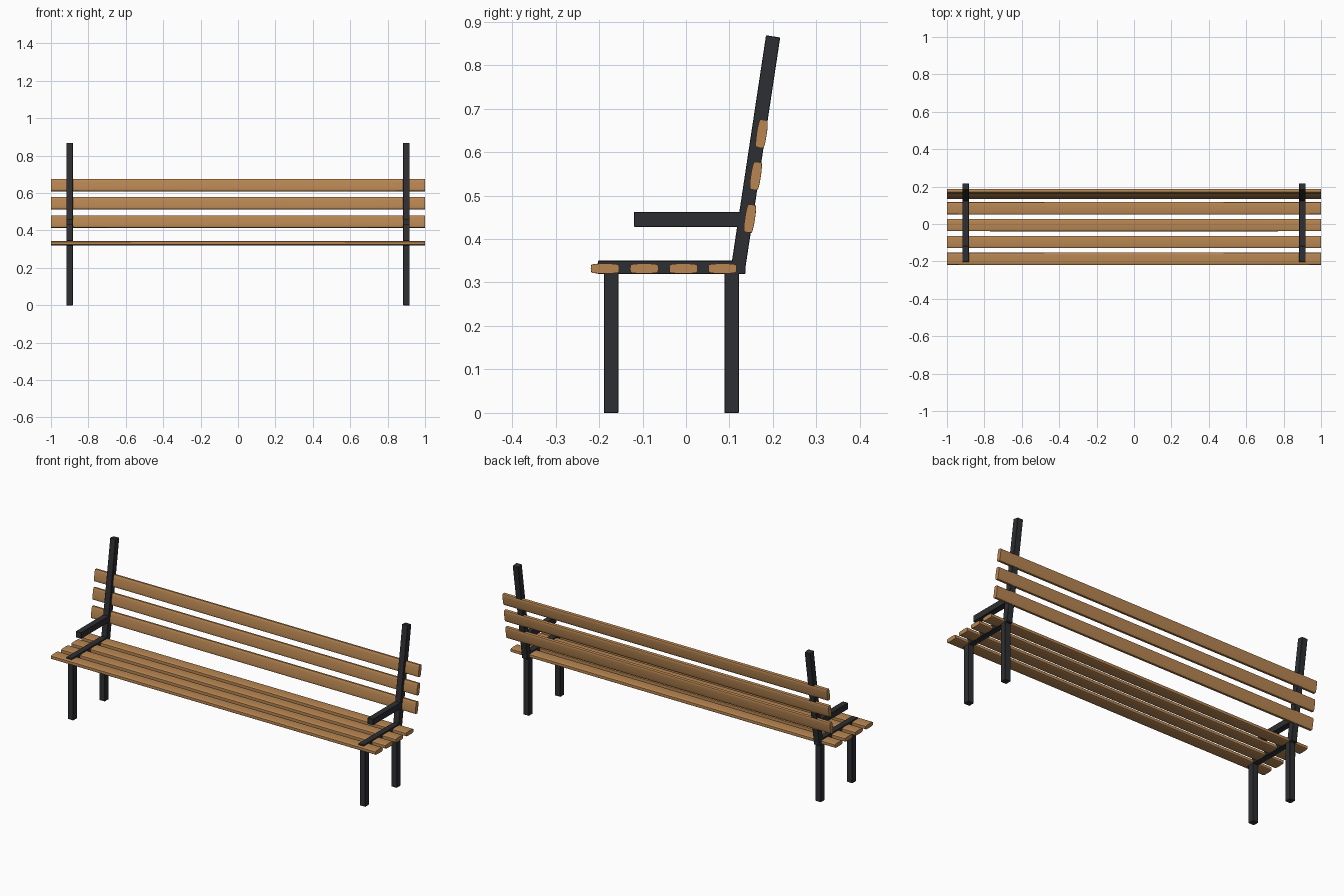
import bpy, bmesh, math
from mathutils import Matrix, Vector

if "Cube" in bpy.data.objects:
    bpy.data.objects.remove(bpy.data.objects["Cube"])


def material(name, color):
    m = bpy.data.materials.new(name)
    m.diffuse_color = (*color, 1)
    m.use_nodes = True
    m.node_tree.nodes["Principled BSDF"].inputs["Base Color"].default_value = m.diffuse_color
    return m


wood = material("wood", (0.48, 0.24, 0.085))
metal = material("dark_metal", (0.027, 0.028, 0.032))
TILT = math.atan(0.151)      # backward lean of the backrest
BAR = 0.034                  # square metal bar size
SIDE_X = 0.9


def finish(name, bm, mat):
    bmesh.ops.recalc_face_normals(bm, faces=bm.faces)
    me = bpy.data.meshes.new(name)
    bm.to_mesh(me)
    bm.free()
    me.materials.append(mat)
    ob = bpy.data.objects.new(name, me)
    bpy.context.collection.objects.link(ob)
    return ob


def bar(name, center, size, tilt=0):
    bm = bmesh.new()
    bmesh.ops.create_cube(bm, size=1, matrix=Matrix.Diagonal((*size, 1)))
    bmesh.ops.bevel(bm, geom=bm.edges[:], offset=0.0012, segments=1, affect='EDGES')
    ob = finish(name, bm, metal)
    ob.location = center
    ob.rotation_euler.x = -tilt
    return ob


# crowned slat cross-section: half of it in (width, thickness)
HALF = [(0.0, 0.0115), (0.012, 0.0113), (0.022, 0.0106), (0.029, 0.0095),
        (0.0318, 0.0075), (0.0325, 0.0)]


def slat(name, center, angle=0):
    top = HALF + [(w, -t) for w, t in HALF[-2::-1]]
    ring = top + [(-w, t) for w, t in top[-2:0:-1]]
    bm = bmesh.new()
    rings = []
    # very slight swelling toward the middle of the length
    for i in range(9):
        x = -1 + i / 4
        k = 1 + 0.02 * (1 - x * x)
        rings.append([bm.verts.new((x, w * k, t * k)) for w, t in ring])
    n = len(ring)
    for a, b in zip(rings, rings[1:]):
        for j in range(n):
            bm.faces.new((a[j], a[(j + 1) % n], b[(j + 1) % n], b[j]))
    bm.faces.new(rings[0])
    bm.faces.new(rings[-1])
    ob = finish(name, bm, wood)
    ob.location = center
    ob.rotation_euler.x = angle
    bpy.context.view_layer.objects.active = ob
    ob.select_set(True)
    bpy.ops.object.shade_smooth_by_angle(angle=math.radians(45))
    ob.select_set(False)


# seat slats
for i, y in enumerate((-0.186, -0.096, -0.006, 0.084)):
    slat(f"seat_slat_{i + 1}", (0, y, 0.332))

# backrest slats, leaning with the posts
for i, (y, z) in enumerate(((0.147, 0.447), (0.1605, 0.545), (0.174, 0.642))):
    slat(f"back_slat_{i + 1}", (0, y, z), math.pi / 2 - TILT)

# metal frame on both sides
post_lo, post_hi = Vector((0, 0.1185, 0.325)), Vector((0, 0.2005, 0.866))
for side, s in (("left", -1), ("right", 1)):
    x = s * SIDE_X
    bar(f"{side}_front_leg", (x, -0.172, 0.165), (BAR, BAR, 0.33))
    bar(f"{side}_rear_leg", (x, 0.105, 0.165), (BAR, BAR, 0.33))
    bar(f"{side}_seat_bearer", (x, -0.033, 0.335), (BAR, 0.34, 0.03))
    bar(f"{side}_armrest", (x, 0.01, 0.445), (BAR, 0.26, BAR))
    mid = (post_lo + post_hi) / 2
    bar(f"{side}_back_post", (x, mid.y, mid.z),
        (BAR, BAR - 0.001, (post_hi - post_lo).length), TILT)
